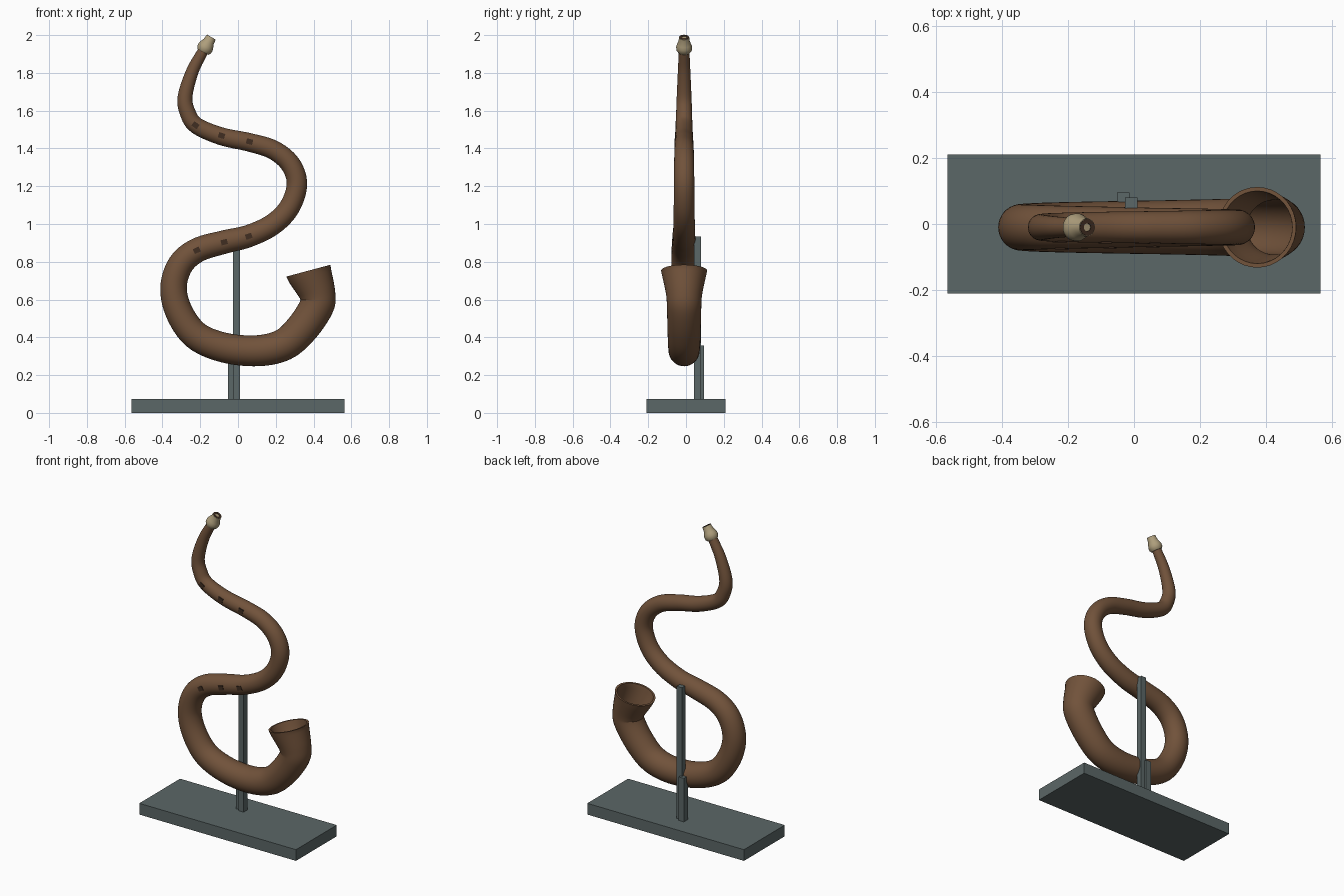
import bpy, bmesh, math
from mathutils import Vector

if "Cube" in bpy.data.objects:
    bpy.data.objects.remove(bpy.data.objects["Cube"])

Y0 = -0.01      # the whole tube lies in this plane
SIDES = 36


def material(name, rgb):
    m = bpy.data.materials.new(name)
    m.diffuse_color = (*rgb, 1)
    m.use_nodes = True
    m.node_tree.nodes["Principled BSDF"].inputs["Base Color"].default_value = m.diffuse_color
    return m


WOOD = material("brown_wood", (0.165, 0.085, 0.043))
DARK = material("dark_wood", (0.05, 0.026, 0.015))
IVORY = material("ivory", (0.42, 0.34, 0.20))
SLATE = material("slate", (0.105, 0.135, 0.135))


def loft(name, sections, mat, angle=35):
    """Skin circles given as (x, z, tangent angle, radius), capping both ends."""
    bm = bmesh.new()
    rings = []
    for x, z, a, r in sections:
        n = Vector((-math.sin(a), 0, math.cos(a)))
        c = Vector((x, Y0, z))
        rings.append([bm.verts.new(c + r * (math.cos(t) * n + Vector((0, math.sin(t) * 1, 0))))
                      for t in (2 * math.pi * i / SIDES for i in range(SIDES))])
    for a, b in zip(rings, rings[1:]):
        for i in range(SIDES):
            j = (i + 1) % SIDES
            bm.faces.new((a[i], a[j], b[j], b[i]))
    bm.faces.new(rings[0])
    bm.faces.new(rings[-1])
    bmesh.ops.recalc_face_normals(bm, faces=bm.faces)
    me = bpy.data.meshes.new(name)
    bm.to_mesh(me)
    bm.free()
    ob = bpy.data.objects.new(name, me)
    bpy.context.collection.objects.link(ob)
    me.materials.append(mat)
    bpy.context.view_layer.objects.active = ob
    ob.select_set(True)
    bpy.ops.object.shade_smooth_by_angle(angle=math.radians(angle))
    ob.select_set(False)
    return ob


def box(name, lo, hi, mat, tilt=0):
    lo, hi = Vector(lo), Vector(hi)
    bpy.ops.mesh.primitive_cube_add(size=1, location=(lo + hi) / 2, rotation=(0, -tilt, 0))
    ob = bpy.context.object
    ob.name = name
    ob.scale = hi - lo
    ob.data.materials.append(mat)
    ob.select_set(False)
    return ob


# Tube centre line: x, z, radius, from the mouthpiece to the bell rim
path = [Vector(p) for p in (
    (-.183, 1.92, .028), (-.241, 1.809, .033), (-.280, 1.675, .039), (-.267, 1.591, .042),
    (-.220, 1.521, .044), (-.087, 1.464, .047), (.061, 1.432, .049), (.188, 1.392, .051),
    (.278, 1.316, .053), (.312, 1.21, .054), (.272, 1.088, .055), (.183, .997, .057),
    (.056, .936, .059), (-.071, .905, .062), (-.214, .862, .065), (-.304, .785, .068),
    (-.341, .663, .070), (-.310, .53, .073), (-.22, .408, .076), (-.071, .345, .079),
    (.103, .329, .082), (.241, .361, .085), (.338, .446, .088), (.414, .56, .091),
    (.420, .63, .096), (.373, .753, .122))]


def spline(pts, steps=7):
    p = [2 * pts[0] - pts[1]] + pts + [2 * pts[-1] - pts[-2]]
    out = []
    for i in range(1, len(p) - 2):
        a, b, c, d = p[i - 1:i + 3]
        for t in (k / steps for k in range(steps)):
            out.append(.5 * (2 * b + (c - a) * t + (2 * a - 5 * b + 4 * c - d) * t * t
                             + (3 * b - a - 3 * c + d) * t ** 3))
    return out + [pts[-1]]


pts = spline(path)
secs = []
for i, p in enumerate(pts):
    d = pts[min(i + 1, len(pts) - 1)] - pts[max(i - 1, 0)]
    secs.append((p.x, p.y, math.atan2(d.y, d.x), p.z))
secs[-1] = (*secs[-1][:2], math.radians(105), secs[-1][3])

# Wooden tube, folded back at the rim into a hollow bell
bore = [(x, z, a, r * .9) for x, z, a, r in reversed(secs[-50:])]
loft("serpentine_tube", secs + bore, WOOD)

# Mouthpiece, with a dark wooden end and a small bore
A = math.radians(60)
ux, uz = math.cos(A), math.sin(A)


def along(profile):
    return [(-.186 + s * ux, 1.912 + s * uz, A, r) for s, r in profile]


loft("mouthpiece", along([(0, .033), (.012, .041), (.03, .042), (.045, .037),
                          (.062, .030), (.088, .027)]), IVORY, 50)
loft("mouthpiece_end", along([(.08, .025), (.0895, .025), (.0895, .012), (.081, .009)]), DARK)

# Six finger holes on the front of two tube runs
for k, (x, z) in enumerate([(-.225, 1.523), (-.087, 1.468), (.061, 1.436),
                            (-.218, .861), (-.073, .904), (.057, .935)]):
    s = min(secs, key=lambda q: (q[0] - x) ** 2 + (q[1] - z) ** 2)
    front = Y0 - s[3]
    box(f"finger_hole_{k + 1}", (x - .017, front - .002, z - .014),
        (x + .017, front + .02, z + .014), DARK, s[2])

# Display stand
box("stand_base", (-.565, -.21, 0), (.565, .21, .073), SLATE)
box("tall_post", (-.027, .042, .07), (.011, .08, .935), SLATE)
box("short_post", (-.052, .056, .07), (-.014, .096, .357), SLATE)
